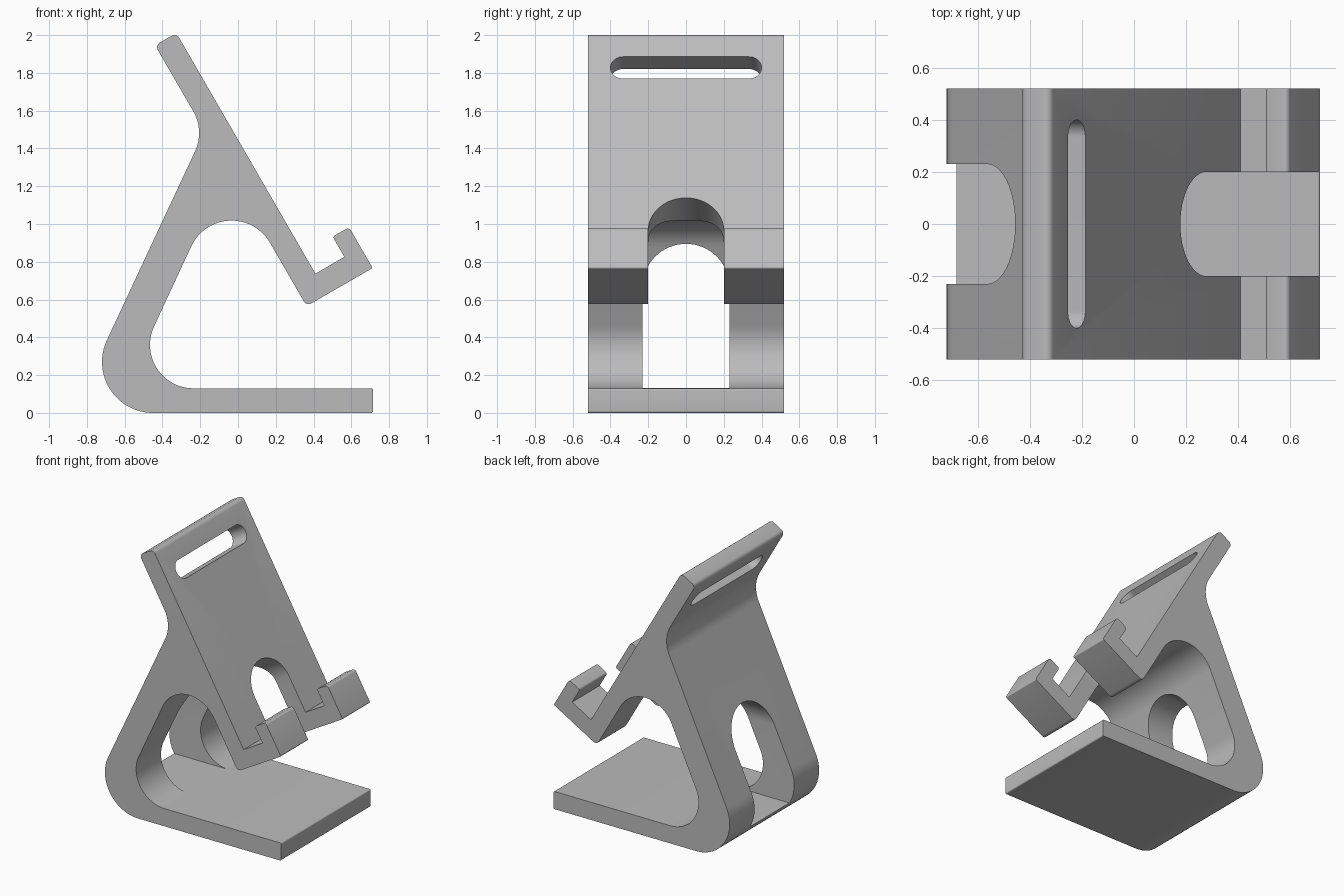
import bpy, bmesh, math
from mathutils import Vector

cube = bpy.data.objects.get("Cube")
if cube:
    bpy.data.objects.remove(cube, do_unlink=True)

HALF_DEPTH = 0.52

grey = bpy.data.materials.new("plain grey")
grey.use_nodes = True
grey.diffuse_color = (0.5, 0.5, 0.5, 1)
grey.node_tree.nodes["Principled BSDF"].inputs["Base Color"].default_value = (0.5, 0.5, 0.5, 1)


def fillet(corners):
    """Round every (x, z, radius) corner of a closed outline."""
    out = []
    for i, (x, z, r) in enumerate(corners):
        p = Vector((x, z))
        a = (Vector(corners[i - 1][:2]) - p).normalized()
        b = (Vector(corners[(i + 1) % len(corners)][:2]) - p).normalized()
        if r == 0:
            out.append(p)
            continue
        half = a.angle(b) / 2
        centre = p + (a + b).normalized() * (r / math.sin(half))
        start = (p + a * (r / math.tan(half)) - centre).normalized()
        end = (p + b * (r / math.tan(half)) - centre).normalized()
        steps = 24 if r > 0.1 else 6
        for k in range(steps + 1):
            out.append(centre + start.slerp(end, k / steps).normalized() * r)
    return out


def arc(r, a0, a1, cu=0.0, steps=32):
    """Points of a circular arc centred on (cu, 0), angles in degrees."""
    return [(cu + r * math.cos(math.radians(a0 + (a1 - a0) * k / steps)),
             r * math.sin(math.radians(a0 + (a1 - a0) * k / steps))) for k in range(steps + 1)]


def prism(name, outline, origin, u, v, direction, near, far):
    """Extrude a (u, v) outline along a direction, from near to far."""
    origin, u, v, direction = (Vector(t) for t in (origin, u, v, direction))
    bm = bmesh.new()
    rings = [[bm.verts.new(origin + u * p[0] + v * p[1] + direction * d) for p in outline]
             for d in (near, far)]
    for ring in rings:
        bm.faces.new(ring)
    for i in range(len(outline)):
        bm.faces.new((rings[0][i - 1], rings[0][i], rings[1][i], rings[1][i - 1]))
    bmesh.ops.recalc_face_normals(bm, faces=bm.faces[:])
    mesh = bpy.data.meshes.new(name)
    bm.to_mesh(mesh)
    bm.free()
    mesh.materials.append(grey)
    obj = bpy.data.objects.new(name, mesh)
    bpy.context.collection.objects.link(obj)
    return obj


# Side profile: base, bent leg, leaning back plate and hooked lip
profile = fillet([
    (0.715, 0, 0.01), (0.715, 0.13, 0.01),
    (-0.596, 0.13, 0.23), (-0.057, 1.293, 0.235),
    (0.363, 0.565, 0.03), (0.713, 0.767, 0.01),
    (0.588, 0.983, 0.02), (0.501, 0.933, 0.015),
    (0.563, 0.826, 0), (0.41, 0.737, 0),
    (-0.326, 2.011, 0.03), (-0.439, 1.946, 0.03),
    (-0.177, 1.493, 0.23), (-0.874, 0, 0.27),
])
stand = prism("stand_body", profile, (0, 0, 0), (1, 0, 0), (0, 0, 1), (0, 1, 0),
              -HALF_DEPTH, HALF_DEPTH)

# Directions along and out of the leaning plate
s, c = math.sin(math.radians(30)), math.cos(math.radians(30))
up_plate, out_plate = (-s, 0, c), (c, 0, s)
side = (0, 1, 0)

# Rounded slot near the top of the plate
r = 0.0665
slot = prism("slot_cutter", arc(r, -90, 90, 0.4 - r) + arc(r, 90, 270, r - 0.4),
             (-0.22, 0, 1.828), side, up_plate, out_plate, -0.25, 0.2)

# Arched notch through the plate foot and lip
notch = prism("lip_notch_cutter", arc(0.2, 0, 180) + [(-0.2, -0.5), (0.2, -0.5)],
              (0.278, 0, 0.965), side, up_plate, out_plate, -0.32, 0.5)

# Arched opening through the leg, level with the base
opening = prism("leg_opening_cutter", arc(0.23, 0, 180) + [(-0.23, -0.5345), (0.23, -0.5345)],
                (0, 0, 0.665), side, (0, 0, 1), (1, 0, 0), -0.9, -0.1)

bpy.ops.object.select_all(action='DESELECT')
stand.select_set(True)
bpy.context.view_layer.objects.active = stand
for cutter in (slot, notch, opening):
    cutter.hide_render = True
    mod = stand.modifiers.new(cutter.name, 'BOOLEAN')
    mod.operation = 'DIFFERENCE'
    mod.solver = 'EXACT'
    mod.object = cutter
    bpy.ops.object.modifier_apply(modifier=mod.name)
    bpy.data.objects.remove(cutter, do_unlink=True)

bpy.ops.object.shade_smooth_by_angle(angle=math.radians(30))
